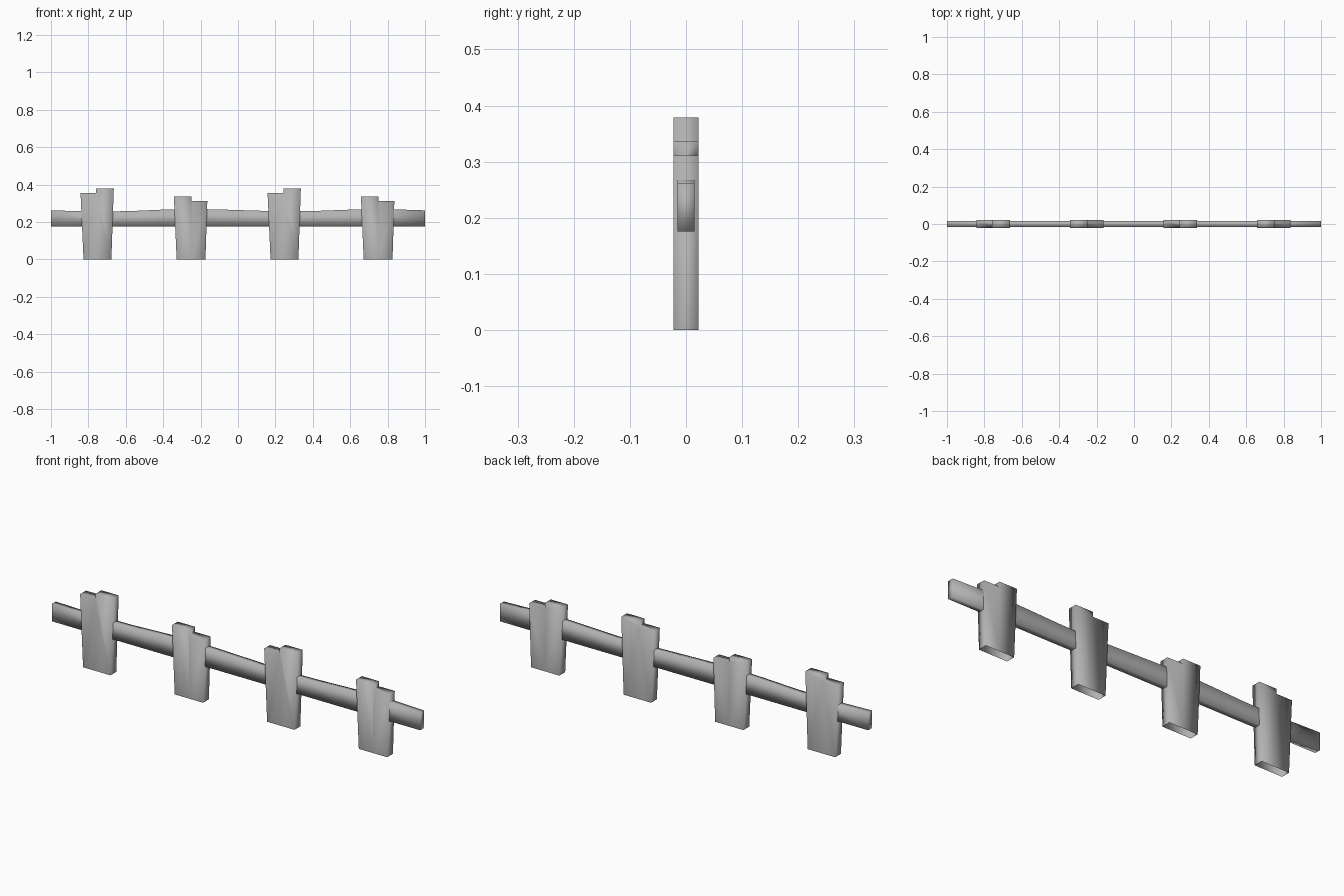
import bpy, bmesh

if "Cube" in bpy.data.objects:
    bpy.data.objects.remove(bpy.data.objects["Cube"])

# One weathered grey for the whole fence
grey = bpy.data.materials.new("weathered grey")
grey.diffuse_color = (0.45, 0.45, 0.45, 1)
grey.use_nodes = True
grey.node_tree.nodes["Principled BSDF"].inputs["Base Color"].default_value = grey.diffuse_color


def make_object(name, bm):
    bmesh.ops.recalc_face_normals(bm, faces=bm.faces)
    mesh = bpy.data.meshes.new(name)
    bm.to_mesh(mesh)
    bm.free()
    mesh.materials.append(grey)
    for p in mesh.polygons:
        p.use_smooth = True
    obj = bpy.data.objects.new(name, mesh)
    bpy.context.collection.objects.link(obj)
    return obj


def post(name, shift, bottom, top, step, left_z, right_z, half_y=0.0225):
    """Tapered hollow plank pair with a stepped top and an open bottom."""
    low = min(left_z, right_z)
    mid = (bottom[0] + bottom[1]) / 2
    outline = [(bottom[0], 0), (mid, 0), (bottom[1], 0), (top[1], right_z),
               (step, right_z), (step, left_z), (top[0], left_z)]
    bm = bmesh.new()
    front, back = [[bm.verts.new((x + shift, y, z)) for x, z in outline]
                   for y in (-half_y, half_y)]
    # the lower step corner is shared by both planks
    for side in (front, back):
        if right_z > left_z:
            bm.faces.new([side[i] for i in (0, 1, 5, 6)])
            bm.faces.new([side[i] for i in (1, 2, 3, 4, 5)])
        else:
            bm.faces.new([side[i] for i in (0, 1, 4, 5, 6)])
            bm.faces.new([side[i] for i in (1, 2, 3, 4)])
    # outer sides, tops and step wall (bottom edges stay open)
    for i in range(2, 7):
        j = (i + 1) % 7
        bm.faces.new((front[i], front[j], back[j], back[i]))
    return make_object(name, bm)


# Posts: two alternating designs, each used twice
for n, shift in enumerate((0, 1)):
    post(f"tall_post_{n + 1}", shift, (-0.826, -0.677), (-0.842, -0.664),
         -0.758, 0.355, 0.379)
    post(f"short_post_{n + 1}", shift, (-0.328, -0.174), (-0.343, -0.164),
         -0.249, 0.336, 0.311)

# Rail: one long beam with a gently wavy top
sections = [(-1, 0.262), (-0.76, 0.255), (-0.58, 0.258), (-0.42, 0.265),
            (-0.25, 0.270), (-0.08, 0.266), (0.08, 0.261), (0.25, 0.256),
            (0.42, 0.259), (0.58, 0.265), (0.75, 0.270), (1, 0.262)]
bm = bmesh.new()
rings = [[bm.verts.new((x, y, z)) for y, z in
          ((-0.015, 0.176), (0.015, 0.176), (0.015, top), (-0.015, top))]
         for x, top in sections]
for a, b in zip(rings, rings[1:]):
    for i in range(4):
        j = (i + 1) % 4
        bm.faces.new((a[i], a[j], b[j], b[i]))
bm.faces.new(rings[0])
bm.faces.new(rings[-1])
make_object("rail", bm)
